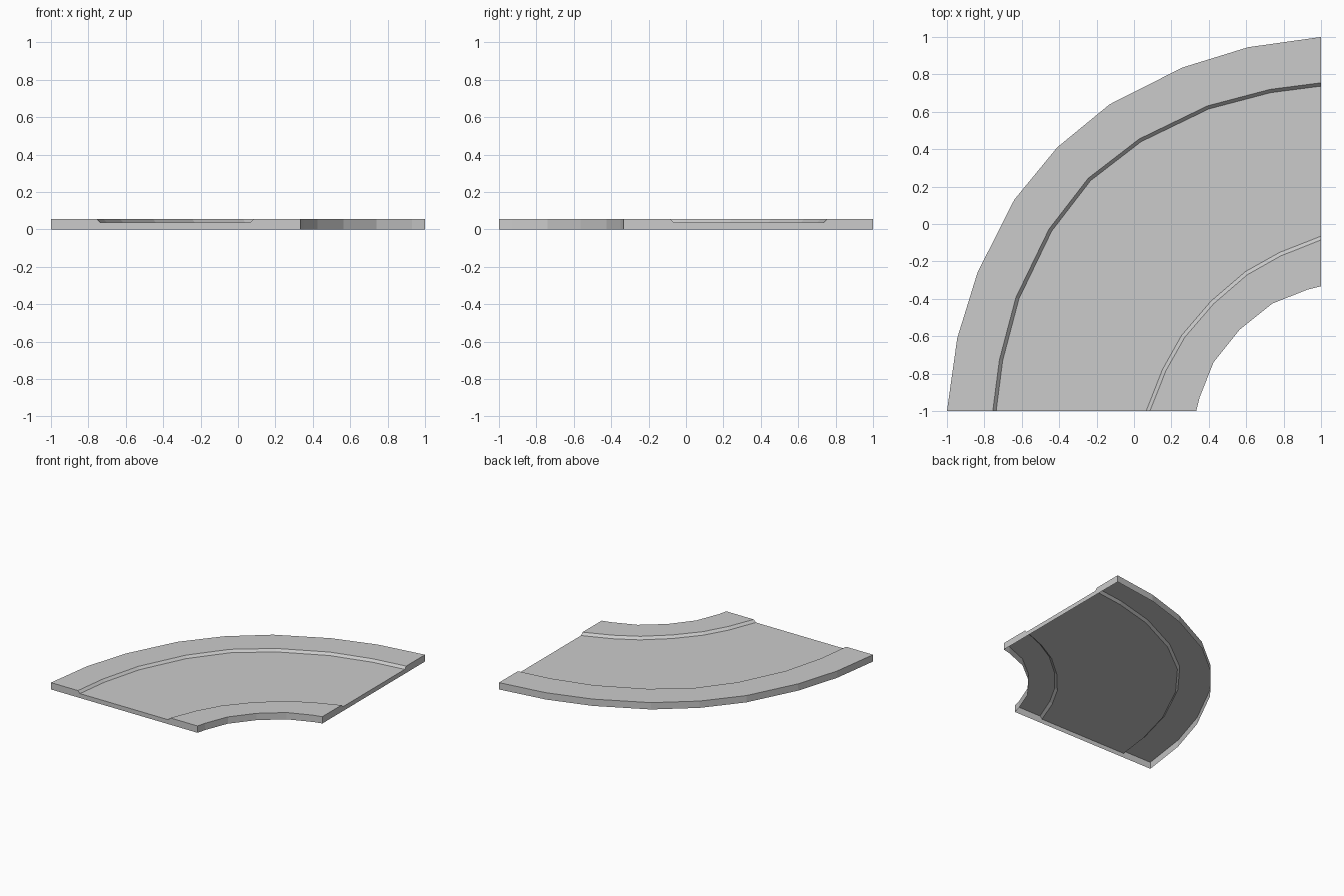
import bpy

if "Cube" in bpy.data.objects:
    bpy.data.objects.remove(bpy.data.objects["Cube"])

TOP, ROAD = 0.056, 0.036      # sidewalk and road heights

def ring(half):
    """Mirror a half arc about the diagonal; corner of the bend is at (1, -1)."""
    full = half + [(v, u) for u, v in reversed(half[:-1])]
    return [(1 - u, v - 1) for u, v in full]

def inset(half, d):
    """Move a half arc radially by d."""
    out = []
    for u, v in half:
        r = (u * u + v * v) ** 0.5
        out.append((u * (r + d) / r, v * (r + d) / r))
    return out

# Plan curves, half of each bend
outer_half = [(2, 0), (1.945, .39), (1.837, .74), (1.64, 1.13), (1.41, 1.41)]
curb_half = [(1.737, 0), (1.702, .27), (1.615, .60), (1.44, .962), (1.232, 1.232)]
inner_curb_half = [(.935, 0), (.848, .222), (.746, .404), (.588, .588)]
inner_half = [(.667, 0), (.65, .07), (.575, .26), (.435, .435)]

outer = ring(outer_half)
curb = ring(curb_half)
curb_top = ring(inset(curb_half, .018))
inner_curb = ring(inner_curb_half)
inner_curb_top = ring(inset(inner_curb_half, -.02))
inner = ring(inner_half)

def sweep(name, profile):
    """Open-bottomed shell: profile is (ring, z) pairs from outside to inside."""
    verts, faces, rows = [], [], []
    for pts, z in profile:
        rows.append(list(range(len(verts), len(verts) + len(pts))))
        verts += [(x, y, z) for x, y in pts]
    for a, b in zip(rows, rows[1:]):
        if len(a) == len(b):
            faces += [(a[i], b[i], b[i + 1], a[i + 1]) for i in range(len(a) - 1)]
        else:
            faces.append(b + a[::-1])
    # end walls down to the floor
    for k in (0, -1):
        loop = [r[k] for r in rows]
        for at_end in (True, False):
            pts, z = profile[-1 if at_end else 0]
            if z > 0:
                verts.append((*pts[k], 0))
                if at_end:
                    loop.append(len(verts) - 1)
                else:
                    loop.insert(0, len(verts) - 1)
        faces.append(loop[::-1] if k == 0 else loop)
    me = bpy.data.meshes.new(name)
    me.from_pydata(verts, [], faces)
    me.update()
    ob = bpy.data.objects.new(name, me)
    bpy.context.collection.objects.link(ob)
    return ob

# Outer sidewalk with sloped curb
sweep("outer_sidewalk", [(outer, 0), (outer, TOP), (curb_top, TOP), (curb, ROAD)])
# Sunken road surface
sweep("road", [(curb, ROAD), (inner_curb, ROAD)])
# Inner sidewalk with sloped curb
sweep("inner_sidewalk", [(inner_curb, ROAD), (inner_curb_top, TOP), (inner, TOP), (inner, 0)])
